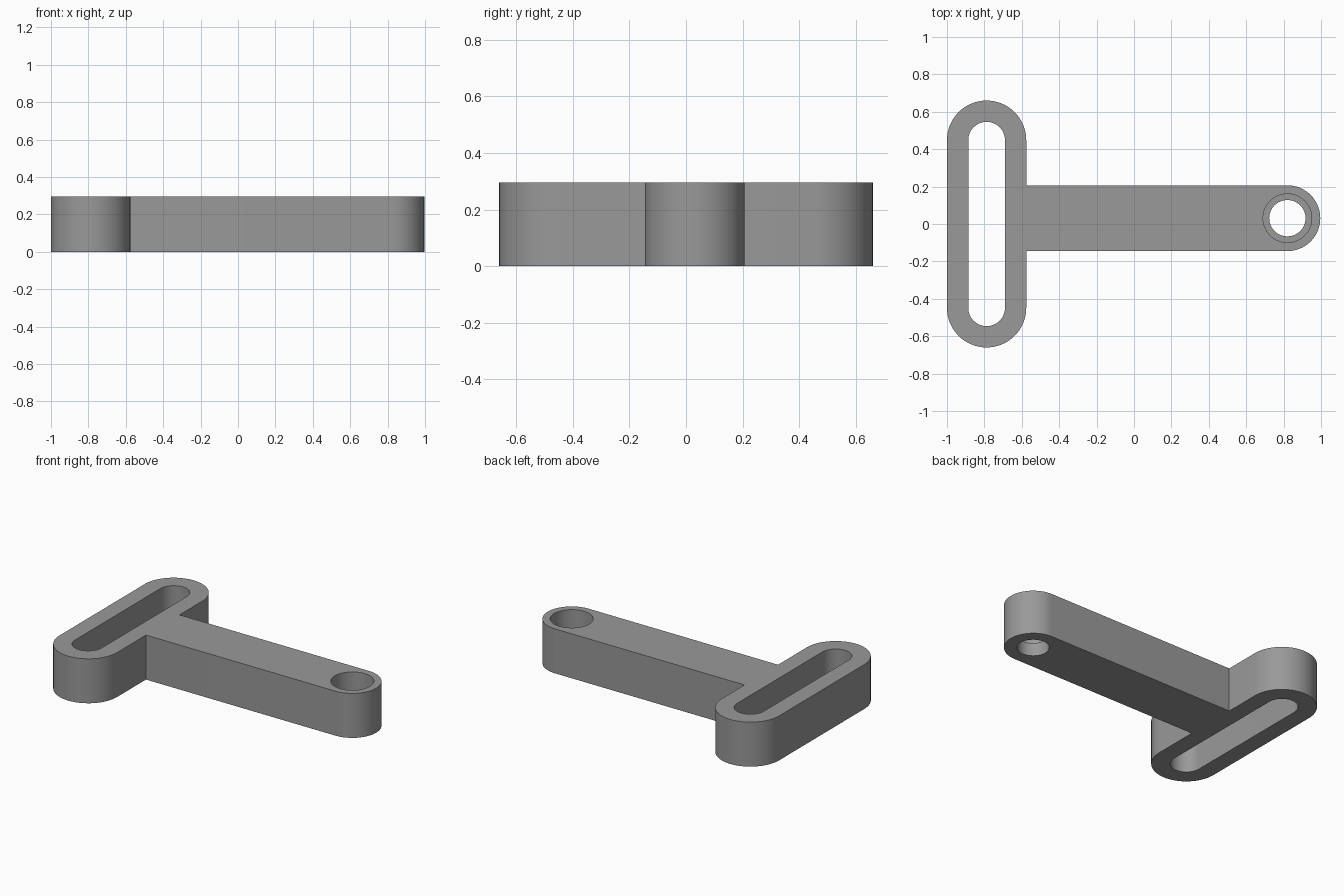
import bpy, bmesh, math
from mathutils import Vector

if "Cube" in bpy.data.objects:
    bpy.data.objects.remove(bpy.data.objects["Cube"])

HEIGHT = 0.296          # plate thickness
STEP = 0.088            # height of the counterbore floor
SLOT_X, SLOT_Y = -0.788, 0.448   # slot end centres
SLOT_OUT, SLOT_IN = 0.212, 0.098
ARM_Y, ARM_R = 0.031, 0.176
HOLE_X, BORE_R, HOLE_R = 0.82, 0.13, 0.097


def arc(cx, cy, r, a0, a1, n=32):
    """Points on an arc, angles in degrees, both ends included."""
    return [(cx + r * math.cos(math.radians(a0 + (a1 - a0) * i / n)),
             cy + r * math.sin(math.radians(a0 + (a1 - a0) * i / n))) for i in range(n + 1)]


def loop(bm, pts, z):
    """Closed ring of edges at height z."""
    vs = [bm.verts.new((x, y, z)) for x, y in pts]
    return vs, [bm.edges.new((vs[i - 1], vs[i])) for i in range(len(vs))]


def wall(bm, low, high):
    """Quads between two rings."""
    for i in range(len(low)):
        bm.faces.new((low[i - 1], low[i], high[i], high[i - 1]))


def cap(bm, edges, up):
    """Flat face bounded by several rings."""
    bmesh.ops.triangle_fill(bm, edges=edges, use_beauty=True, normal=Vector((0, 0, up)))


# Profiles: T-shaped outline, slot, counterbore and through hole
neck_x = SLOT_X + SLOT_OUT
outline = (arc(SLOT_X, SLOT_Y, SLOT_OUT, 0, 180)
           + arc(SLOT_X, -SLOT_Y, SLOT_OUT, 180, 360)
           + [(neck_x, ARM_Y - ARM_R)]
           + arc(HOLE_X, ARM_Y, ARM_R + 0.0, -90, 90)
           + [(neck_x, ARM_Y + ARM_R)])
slot = arc(SLOT_X, SLOT_Y, SLOT_IN, 0, 180) + arc(SLOT_X, -SLOT_Y, SLOT_IN, 180, 360)
bore = arc(HOLE_X, ARM_Y, BORE_R, 0, 360, 64)[:-1]
hole = arc(HOLE_X, ARM_Y, HOLE_R, 0, 360, 64)[:-1]

bm = bmesh.new()
out_lo, e_out_lo = loop(bm, outline, 0)
out_hi, e_out_hi = loop(bm, outline, HEIGHT)
slot_lo, e_slot_lo = loop(bm, slot, 0)
slot_hi, e_slot_hi = loop(bm, slot, HEIGHT)
bore_lo, _ = loop(bm, bore, STEP)
bore_hi, e_bore_hi = loop(bm, bore, HEIGHT)
hole_lo, e_hole_lo = loop(bm, hole, 0)
hole_hi, _ = loop(bm, hole, STEP)

# Top and bottom faces
cap(bm, e_out_hi + e_slot_hi + e_bore_hi, 1)
cap(bm, e_out_lo + e_slot_lo + e_hole_lo, -1)

# Outer side, slot side, counterbore side, counterbore floor, hole side
for low, high in ((out_lo, out_hi), (slot_lo, slot_hi), (bore_lo, bore_hi),
                  (hole_hi, bore_lo), (hole_lo, hole_hi)):
    wall(bm, low, high)
bmesh.ops.recalc_face_normals(bm, faces=bm.faces)

mesh = bpy.data.meshes.new("slotted_arm_bracket")
bm.to_mesh(mesh)
bm.free()
bracket = bpy.data.objects.new("slotted_arm_bracket", mesh)
bpy.context.collection.objects.link(bracket)

grey = bpy.data.materials.new("plain_grey")
grey.diffuse_color = (0.32, 0.32, 0.32, 1)
grey.use_nodes = True
grey.node_tree.nodes["Principled BSDF"].inputs["Base Color"].default_value = grey.diffuse_color
mesh.materials.append(grey)

# Smooth round sides, crisp rims
bpy.context.view_layer.objects.active = bracket
bracket.select_set(True)
bpy.ops.object.shade_smooth_by_angle(angle=math.radians(30))
